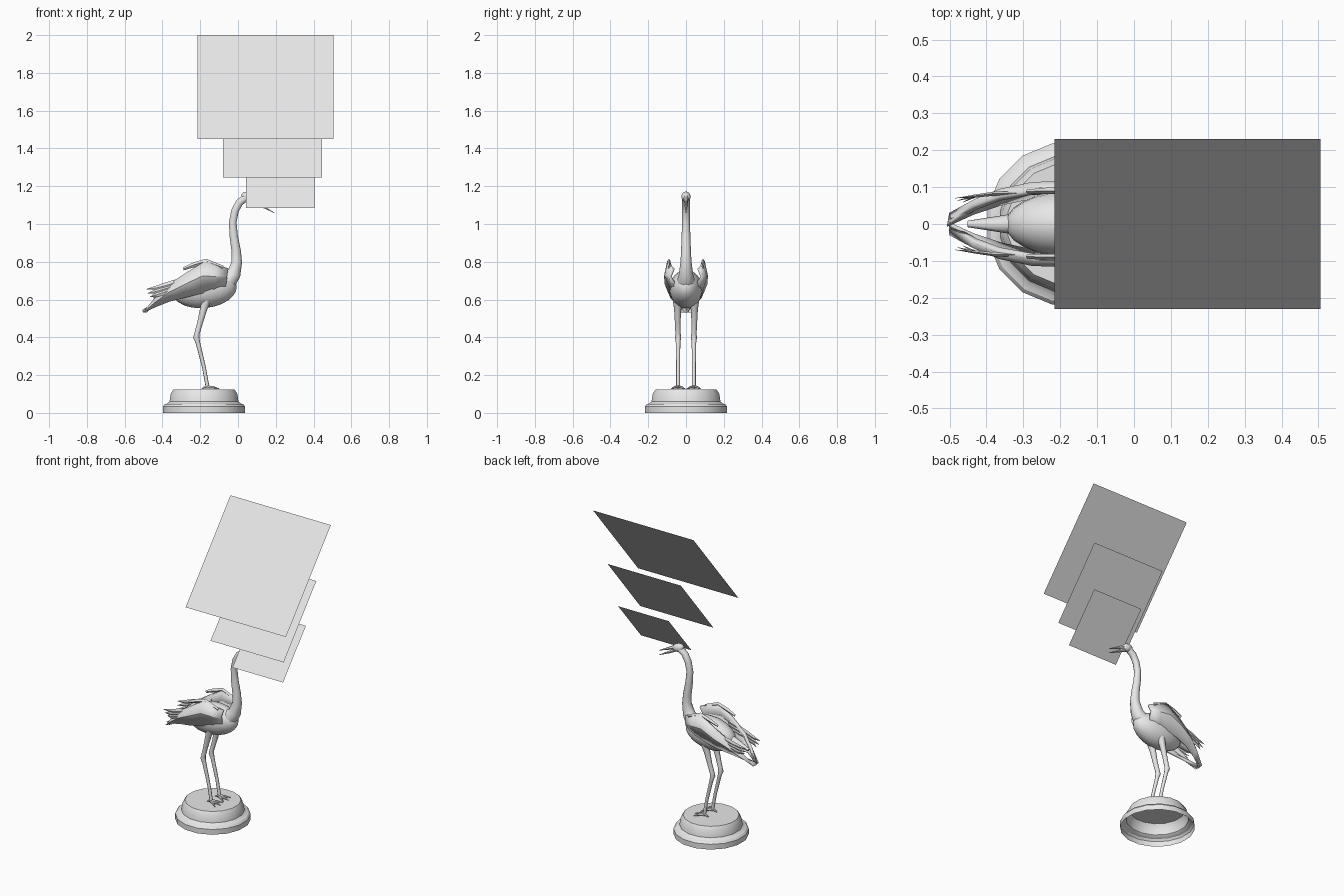
import bpy, bmesh, math
from mathutils import Vector, Matrix

cube = bpy.data.objects.get("Cube")
if cube:
    bpy.data.objects.remove(cube, do_unlink=True)

grey = bpy.data.materials.new("light_grey")
grey.use_nodes = True
grey.diffuse_color = (0.8, 0.8, 0.8, 1)
grey.node_tree.nodes["Principled BSDF"].inputs["Base Color"].default_value = (0.8, 0.8, 0.8, 1)


def finish(bm, name, smooth=40, recalc=True):
    if recalc:
        bmesh.ops.recalc_face_normals(bm, faces=bm.faces)
    mesh = bpy.data.meshes.new(name)
    bm.to_mesh(mesh)
    bm.free()
    mesh.materials.append(grey)
    obj = bpy.data.objects.new(name, mesh)
    bpy.context.collection.objects.link(obj)
    if smooth:
        bpy.ops.object.select_all(action='DESELECT')
        obj.select_set(True)
        bpy.context.view_layer.objects.active = obj
        bpy.ops.object.shade_smooth_by_angle(angle=math.radians(smooth))
    return obj


def tube(name, path, radii, sides=8, flat=1.0, smooth=50):
    """Loft rings along a path; flat squashes the rings across y."""
    bm = bmesh.new()
    pts = [Vector(p) for p in path]
    rings = []
    for i, (p, r) in enumerate(zip(pts, radii)):
        d = (pts[min(i + 1, len(pts) - 1)] - pts[max(i - 1, 0)]).normalized()
        u = Vector((0, 1, 0))
        u = (u - d * u.dot(d)).normalized()
        v = d.cross(u)
        ring = []
        for k in range(sides):
            a = math.tau * k / sides
            ring.append(bm.verts.new(p + u * r * flat * math.cos(a) + v * r * math.sin(a)))
        rings.append(ring)
    for a, b in zip(rings, rings[1:]):
        for k in range(sides):
            j = (k + 1) % sides
            bm.faces.new((a[k], a[j], b[j], b[k]))
    bm.faces.new(rings[0])
    bm.faces.new(rings[-1])
    return finish(bm, name, smooth)


def ellipsoid(name, centre, size, tilt=0, segments=20):
    bm = bmesh.new()
    bmesh.ops.create_uvsphere(bm, u_segments=segments, v_segments=segments // 2, radius=1)
    bmesh.ops.transform(bm, verts=bm.verts, matrix=Matrix.Translation(centre)
                        @ Matrix.Rotation(tilt, 4, 'Y') @ Matrix.Diagonal((*size, 1)))
    return finish(bm, name, 60)


def base():
    # Open-bottomed turned plinth
    profile = [(.222, 0), (.222, .034), (.212, .046), (.198, .05),
               (.186, .06), (.18, .1), (.165, .124)]
    bm = bmesh.new()
    rings = []
    for r, z in profile:
        rings.append([bm.verts.new((-.18 + r * math.cos(math.tau * (k + .5) / 16),
                                    r * math.sin(math.tau * (k + .5) / 16), z))
                      for k in range(16)])
    for a, b in zip(rings, rings[1:]):
        for k in range(16):
            j = (k + 1) % 16
            bm.faces.new((a[k], a[j], b[j], b[k]))
    bm.faces.new(rings[-1])
    finish(bm, "plinth", 30, recalc=False)


def wing(side, label):
    # Stations: top x, top z, bottom x, bottom z, outward distance
    stations = [(-.05, .765, -.065, .665, .085), (-.11, .785, -.13, .645, .102),
                (-.175, .803, -.2, .63, .108), (-.27, .745, -.28, .61, .106),
                (-.37, .68, -.36, .59, .087), (-.44, .61, -.43, .562, .058),
                (-.5, .536, -.502, .53, .022)]
    bm = bmesh.new()
    rows = []
    for tx, tz, bx, bz, y in stations:
        mid = ((tx + bx) / 2, (y + .008) * side, tz * .55 + bz * .45)
        rows.append([bm.verts.new(c) for c in
                     ((tx, (y - .008) * side, tz), mid, (bx, (y - .022) * side, bz))])
    for a, b in zip(rows, rows[1:]):
        for k in range(2):
            f = (a[k], a[k + 1], b[k + 1], b[k])
            bm.faces.new(f if side > 0 else f[::-1])
    obj = finish(bm, label + "_wing", 30, recalc=False)
    mod = obj.modifiers.new("thickness", 'SOLIDIFY')
    mod.thickness = .018
    bm_check = sum(p.normal.y * side for p in obj.data.polygons)
    mod.offset = -1 if bm_check > 0 else 1

    # Covert along the upper edge and loose feathers behind
    tube(label + "_covert", [(-.29, .088 * side, .762), (-.23, .09 * side, .785),
                             (-.17, .09 * side, .803), (-.08, .088 * side, .77)],
         [.008, .013, .013, .01], 4, .7, 0)
    for i, (x, y, z) in enumerate([(-.485, .07, .655), (-.48, .063, .632), (-.465, .058, .615)]):
        tube(f"{label}_feather_{i + 1}",
             [(-.25, .085 * side, .715 - i * .02), (-.38, .082 * side, .675 - i * .016),
              (-.43, .076 * side, .662 - i * .018), (x, y * side, z)],
             [.016, .016, .012, .001], 4, .35, 0)


def leg(side, label):
    y = .042 * side
    tube(label + "_leg", [(-.165, y * 1.05, .61), (-.182, y * 1.05, .55), (-.2, y * 1.05, .48),
                          (-.217, y, .42), (-.221, y, .4), (-.212, y, .37),
                          (-.18, y, .24), (-.16, y, .13)],
         [.028, .019, .015, .014, .016, .012, .01, .01])
    for i, angle in enumerate((-35, 0, 35, 180)):
        a = math.radians(angle)
        length = .03 if angle == 180 else .065
        d = Vector((math.cos(a), math.sin(a), 0)) * length
        start = Vector((-.162, y, .138))
        tube(f"{label}_toe_{i + 1}",
             [start, start + d * .5 + Vector((0, 0, -.003)), start + d + Vector((0, 0, -.011))],
             [.009, .007, .002], 6)


def panel(name, x0, x1, z0, z1, depth):
    # Sheet leaning back from its lower front edge
    bm = bmesh.new()
    bm.faces.new([bm.verts.new(c) for c in ((x0, -depth, z0), (x1, -depth, z0),
                                            (x1, depth, z1), (x0, depth, z1))])
    finish(bm, name, 0, recalc=False)


base()

# Body, tail, neck and head
ellipsoid("body", (-.178, 0, .655), (.172, .088, .1), math.radians(-6), 24)
tube("tail", [(-.26, 0, .66), (-.34, 0, .645), (-.45, 0, .615)], [.045, .026, .009], 8)
tube("neck", [(-.075, 0, .68), (-.045, 0, .705), (-.022, 0, .735), (-.006, 0, .8),
              (-.01, 0, .86), (-.023, 0, .94), (-.028, 0, 1.01), (-.016, 0, 1.07),
              (.008, 0, 1.115), (.045, 0, 1.142)],
     [.055, .046, .038, .029, .026, .023, .021, .021, .021, .021], 10)
ellipsoid("head", (.055, 0, 1.144), (.04, .025, .026), math.radians(18), 14)
tube("upper_beak", [(.075, 0, 1.142), (.12, 0, 1.122), (.195, 0, 1.088)], [.016, .009, .001], 6)
tube("lower_beak", [(.07, 0, 1.128), (.12, 0, 1.098), (.197, 0, 1.057)], [.013, .008, .001], 6)

for side, label in ((1, "left"), (-1, "right")):
    wing(side, label)
    leg(side, label)

# Three floating sheets
panel("large_panel", -.215, .505, 1.45, 2.0, .23)
panel("middle_panel", -.08, .445, 1.245, 1.645, .167)
panel("small_panel", .042, .405, 1.085, 1.363, .117)
